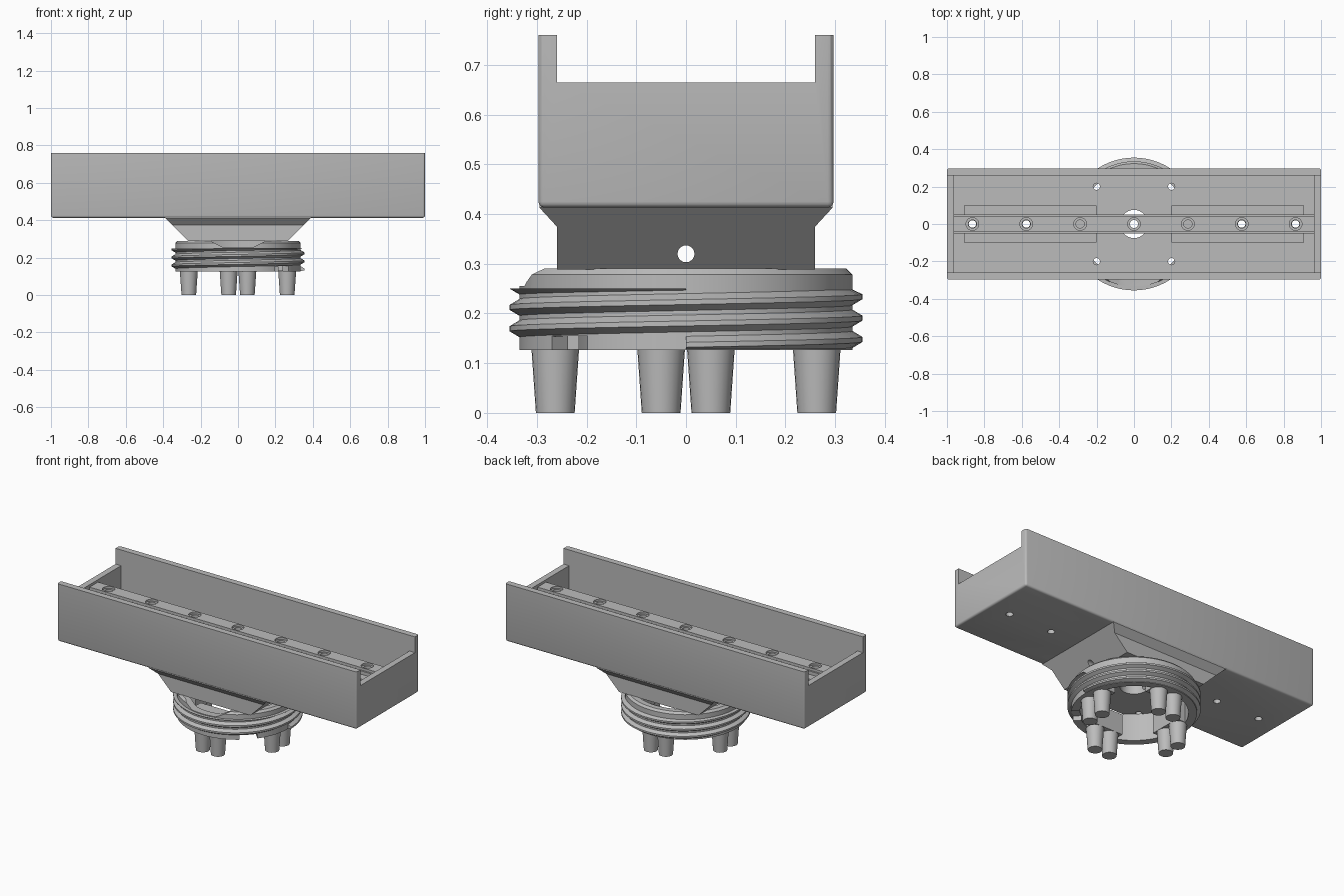
import bpy, bmesh
from math import sin, cos, pi, radians
from mathutils import Matrix

cube = bpy.data.objects.get("Cube")
if cube:
    bpy.data.objects.remove(cube)

grey = bpy.data.materials.new("plain grey")
grey.use_nodes = True
grey.diffuse_color = (0.5, 0.5, 0.5, 1)
grey.node_tree.nodes["Principled BSDF"].inputs["Base Color"].default_value = (0.5, 0.5, 0.5, 1)


def finish(name, bm):
    bmesh.ops.recalc_face_normals(bm, faces=bm.faces[:])
    mesh = bpy.data.meshes.new(name)
    bm.to_mesh(mesh)
    bm.free()
    mesh.materials.append(grey)
    ob = bpy.data.objects.new(name, mesh)
    bpy.context.collection.objects.link(ob)
    return ob


def add_box(bm, x0, x1, y0, y1, z0, z1):
    m = Matrix.Translation(((x0 + x1) / 2, (y0 + y1) / 2, (z0 + z1) / 2))
    m = m @ Matrix.Diagonal((x1 - x0, y1 - y0, z1 - z0, 1))
    return bmesh.ops.create_cube(bm, size=1, matrix=m)["verts"]


def box(name, *dims):
    bm = bmesh.new()
    add_box(bm, *dims)
    return finish(name, bm)


def cone(name, x, y, z0, z1, r0, r1, sides=24):
    bm = bmesh.new()
    bmesh.ops.create_cone(bm, cap_ends=True, segments=sides, radius1=r0, radius2=r1,
                          depth=z1 - z0, matrix=Matrix.Translation((x, y, (z0 + z1) / 2)))
    return finish(name, bm)


def loft(name, rings):
    # Closed solid through a stack of equal-sized point loops
    bm = bmesh.new()
    loops = [[bm.verts.new(p) for p in ring] for ring in rings]
    n = len(loops[0])
    for a, b in zip(loops, loops[1:]):
        for i in range(n):
            j = (i + 1) % n
            bm.faces.new((a[i], a[j], b[j], b[i]))
    bm.faces.new(loops[0])
    bm.faces.new(loops[-1])
    return finish(name, bm)


def cut(target, *cutters):
    bpy.context.view_layer.objects.active = target
    for c in cutters:
        mod = target.modifiers.new("cut", "BOOLEAN")
        mod.operation = "DIFFERENCE"
        mod.solver = "EXACT"
        mod.object = c
        bpy.ops.object.modifier_apply(modifier=mod.name)
        bpy.data.objects.remove(c)


def smooth(ob):
    bpy.ops.object.select_all(action="DESELECT")
    ob.select_set(True)
    bpy.context.view_layer.objects.active = ob
    bpy.ops.object.shade_smooth_by_angle(angle=radians(30))


screw_x = [i * 0.288 for i in range(-3, 4)]
corners = [(sx * 0.2, sy * 0.2) for sx in (-1, 1) for sy in (-1, 1)]

# Tray with rounded outer edges, low ends and drilled floor
bm = bmesh.new()
add_box(bm, -1, 1, -0.297, 0.297, 0.413, 0.76)
soft = [e for e in bm.edges if any(v.co.z < 0.5 for v in e.verts)]
bmesh.ops.bevel(bm, geom=soft, offset=0.012, segments=3, affect="EDGES", profile=0.5)
tray = finish("tray", bm)
cut(tray,
    box("end_cutter", -1.1, 1.1, -0.26, 0.26, 0.665, 0.9),
    box("inside_cutter", -0.963, 0.963, -0.26, 0.26, 0.45, 0.8),
    cone("cable_cutter", 0, 0, 0.35, 0.5, 0.075, 0.075, 32),
    *[cone("drill", x, 0, 0.35, 0.5, 0.02, 0.02) for x in screw_x if abs(x) > 0.4],
    *[cone("drill", x, y, 0.35, 0.5, 0.018, 0.018) for x, y in corners])
smooth(tray)

# Rail supports on the tray floor
for side, sign in (("left", 1), ("right", -1)):
    a, b = sorted((sign * 0.2, sign * 0.91))
    support = box(side + "_rail_support", a, b, -0.1, 0.1, 0.448, 0.615)
    cut(support, *[cone("drill", x, 0, 0.4, 0.7, 0.02, 0.02)
                   for x in screw_x if x * sign > 0.4])
    smooth(support)

# Stepped rail with countersunk holes
steps = [(0.05, 0.61), (0.05, 0.635), (0.04, 0.635), (0.04, 0.65)]
section = [(y, z) for y, z in steps] + [(-y, z) for y, z in reversed(steps)]
rail = loft("rail", [[(x, y, z) for y, z in section] for x in (-0.964, 0.964)])
for x in screw_x:
    cut(rail, cone("drill", x, 0, 0.55, 0.7, 0.022, 0.022),
        cone("sink", x, 0, 0.638, 0.66, 0.034, 0.034))
smooth(rail)


# Flared neck under the tray
def rect(x, y, z):
    return [(-x, -y, z), (x, -y, z), (x, y, z), (-x, y, z)]


neck = loft("neck", [rect(0.265, 0.26, 0.288), rect(0.352, 0.26, 0.375),
                     rect(0.39, 0.295, 0.413), rect(0.39, 0.295, 0.418)])
side_hole = cone("side_drill", 0, 0, -0.5, 0.5, 0.017, 0.017)
side_hole.data.transform(Matrix.Translation((0, 0, 0.32)) @ Matrix.Rotation(pi / 2, 4, "Y"))
cut(neck, cone("cable_cutter", 0, 0, 0.2, 0.5, 0.075, 0.075, 32), side_hole,
    *[cone("drill", x, y, 0.2, 0.5, 0.018, 0.018) for x, y in corners])
smooth(neck)

# Hollow collar with a front notch and one small lower notch
sides = 64
collar = loft("collar", [[(r * cos(2 * pi * i / sides), r * sin(2 * pi * i / sides), z)
                          for i in range(sides)]
                         for r, z in ((0.335, 0.127), (0.335, 0.278), (0.323, 0.29))])
notch = loft("notch_cutter", [[(-0.08, y, 0.255), (0.08, y, 0.255),
                               (0.16, y, 0.295), (-0.16, y, 0.295)] for y in (-0.5, -0.2)])
low_notch = box("low_notch_cutter", 0.2, 0.4, -0.05, 0.05, 0.1, 0.155)
low_notch.data.transform(Matrix.Rotation(-pi / 4, 4, "Z"))
cut(collar, cone("bore", 0, 0, 0.1, 0.35, 0.29, 0.29, 64), notch, low_notch)
smooth(collar)

# Rising screw thread, trimmed flat at both ends
bm = bmesh.new()
turns, steps, pitch = 3, 64, 0.043
profile = [(0.33, -0.02), (0.355, -0.005), (0.355, 0.005), (0.33, 0.02)]
previous = None
for i in range(turns * steps + 1):
    a = 2 * pi * i / steps
    mid = 0.137 + pitch * i / steps
    loop = [bm.verts.new((r * cos(a), r * sin(a), min(max(mid + dz, 0.1272 + k * 1e-4), 0.25 + k * 1e-4)))
            for k, (r, dz) in enumerate(profile)]
    if previous:
        for k in range(4):
            j = (k + 1) % 4
            bm.faces.new((previous[k], previous[j], loop[j], loop[k]))
    else:
        bm.faces.new(loop)
    previous = loop
bm.faces.new(previous)
smooth(finish("thread", bm))

# Inner lugs, each carrying a pair of tapered pegs
for n, place in enumerate(("left", "back", "right", "front")):
    turn = Matrix.Rotation(n * pi / 2, 4, "Z")
    lug = box(place + "_lug", 0.215, 0.305, -0.1, 0.1, 0.128, 0.25)
    lug.data.transform(turn)
    for k, y in enumerate((-0.05, 0.05)):
        peg = cone(f"{place}_peg_{k + 1}", 0.263, y, 0, 0.13, 0.039, 0.048)
        peg.data.transform(turn)
        smooth(peg)
